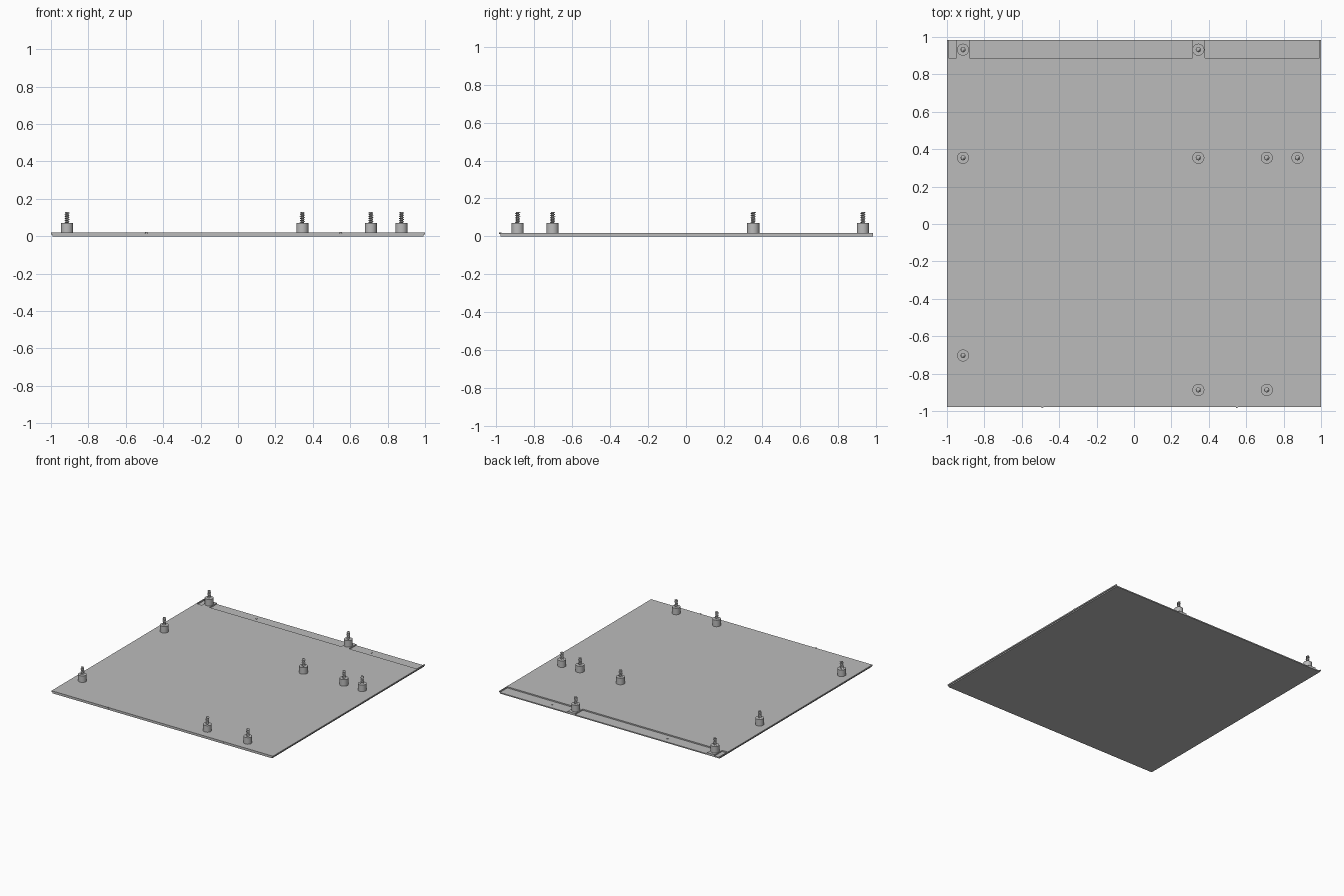
import bpy, bmesh, math

cube = bpy.data.objects.get("Cube")
if cube:
    bpy.data.objects.remove(cube, do_unlink=True)

grey = bpy.data.materials.new("plain_grey")
grey.use_nodes = True
colour = (0.5, 0.5, 0.5, 1)
grey.diffuse_color = colour
grey.node_tree.nodes["Principled BSDF"].inputs["Base Color"].default_value = colour


def finish(name, bm, smooth=False):
    bmesh.ops.recalc_face_normals(bm, faces=bm.faces)
    mesh = bpy.data.meshes.new(name)
    bm.to_mesh(mesh)
    bm.free()
    mesh.materials.append(grey)
    obj = bpy.data.objects.new(name, mesh)
    bpy.context.collection.objects.link(obj)
    if smooth:
        bpy.ops.object.select_all(action="DESELECT")
        obj.select_set(True)
        bpy.context.view_layer.objects.active = obj
        bpy.ops.object.shade_smooth_by_angle(angle=math.radians(35))
    return obj


def slab(name, outline, z0, z1):
    bm = bmesh.new()
    face = bm.faces.new([bm.verts.new((x, y, z0)) for x, y in outline])
    ext = bmesh.ops.extrude_face_region(bm, geom=[face])
    for v in ext["geom"]:
        if isinstance(v, bmesh.types.BMVert):
            v.co.z = z1
    return finish(name, bm)


def lathe(name, profile, x, y, segments=32):
    bm = bmesh.new()
    verts = [bm.verts.new((r, 0, z)) for r, z in profile]
    edges = [bm.edges.new(pair) for pair in zip(verts, verts[1:])]
    bmesh.ops.spin(bm, geom=verts + edges, cent=(0, 0, 0), axis=(0, 0, 1),
                   angle=math.tau, steps=segments)
    bmesh.ops.remove_doubles(bm, verts=bm.verts, dist=1e-5)
    bmesh.ops.translate(bm, verts=bm.verts, vec=(x, y, 0))
    return finish(name, bm, True)


def threaded_stud(name, x, y, z0, z1, core, crest, turns=5, seg=16):
    """Stud whose radius follows a helical triangle wave, with a tapered tip."""
    bm = bmesh.new()
    rows = turns * 8
    rings = []
    for k in range(rows + 1):
        ring = []
        for s in range(seg):
            phase = (k / 8 - s / seg) % 1
            r = core + (crest - core) * max(0, 1 - abs(phase - 0.5) * 3)
            if k == rows:
                r = core * 0.8
            a = math.tau * s / seg
            ring.append(bm.verts.new((x + r * math.cos(a), y + r * math.sin(a),
                                      z0 + (z1 - z0) * k / rows)))
        rings.append(ring)
    for low, high in zip(rings, rings[1:]):
        for s in range(seg):
            t = (s + 1) % seg
            bm.faces.new((low[s], low[t], high[t], high[s]))
    bm.faces.new(rings[0])
    bm.faces.new(rings[-1])
    return finish(name, bm, True)


TOP, STEP, BACK, FRONT = 0.019, 0.009, 0.984, -0.978

# Lower pan, slightly narrower than the cover sheet
slab("lower_pan", [(-0.993, FRONT), (0.993, FRONT), (0.993, BACK), (-0.993, BACK)], 0, STEP)

# Cover sheet, cut back along the rear edge except for two mounting tabs
outline = [(-1, FRONT), (1, FRONT), (1, BACK), (0.993, BACK), (0.993, 0.888)]
for left, right in ((0.312, 0.38), (-0.948, -0.88)):
    outline += [(right, 0.888), (right, BACK), (left, BACK), (left, 0.888)]
outline += [(-0.993, 0.888), (-0.993, BACK), (-1, BACK)]
slab("cover_sheet", outline, STEP, TOP)

# Standoffs with threaded studs
places = [(-0.914, 0.932), (0.344, 0.932), (-0.914, 0.354), (0.344, 0.354), (0.71, 0.354),
          (0.874, 0.354), (-0.914, -0.703), (0.344, -0.887), (0.71, -0.887)]
for i, (x, y) in enumerate(places, 1):
    lathe(f"standoff_{i}", [(0, TOP), (0.032, TOP), (0.032, 0.072), (0, 0.072)], x, y)
    threaded_stud(f"stud_{i}", x, y, 0.072, 0.13, 0.008, 0.0145)

# Small locating pins at the front edge and on the rear step
for i, x in enumerate((-0.49, 0.55), 1):
    lathe(f"rear_pin_{i}", [(0, STEP), (0.006, STEP), (0.006, 0.013), (0, 0.013)], x, 0.938, 16)
    lathe(f"front_pin_{i}", [(0, 0.014), (0.006, 0.014), (0.006, 0.022), (0, 0.022)], x, FRONT, 16)
